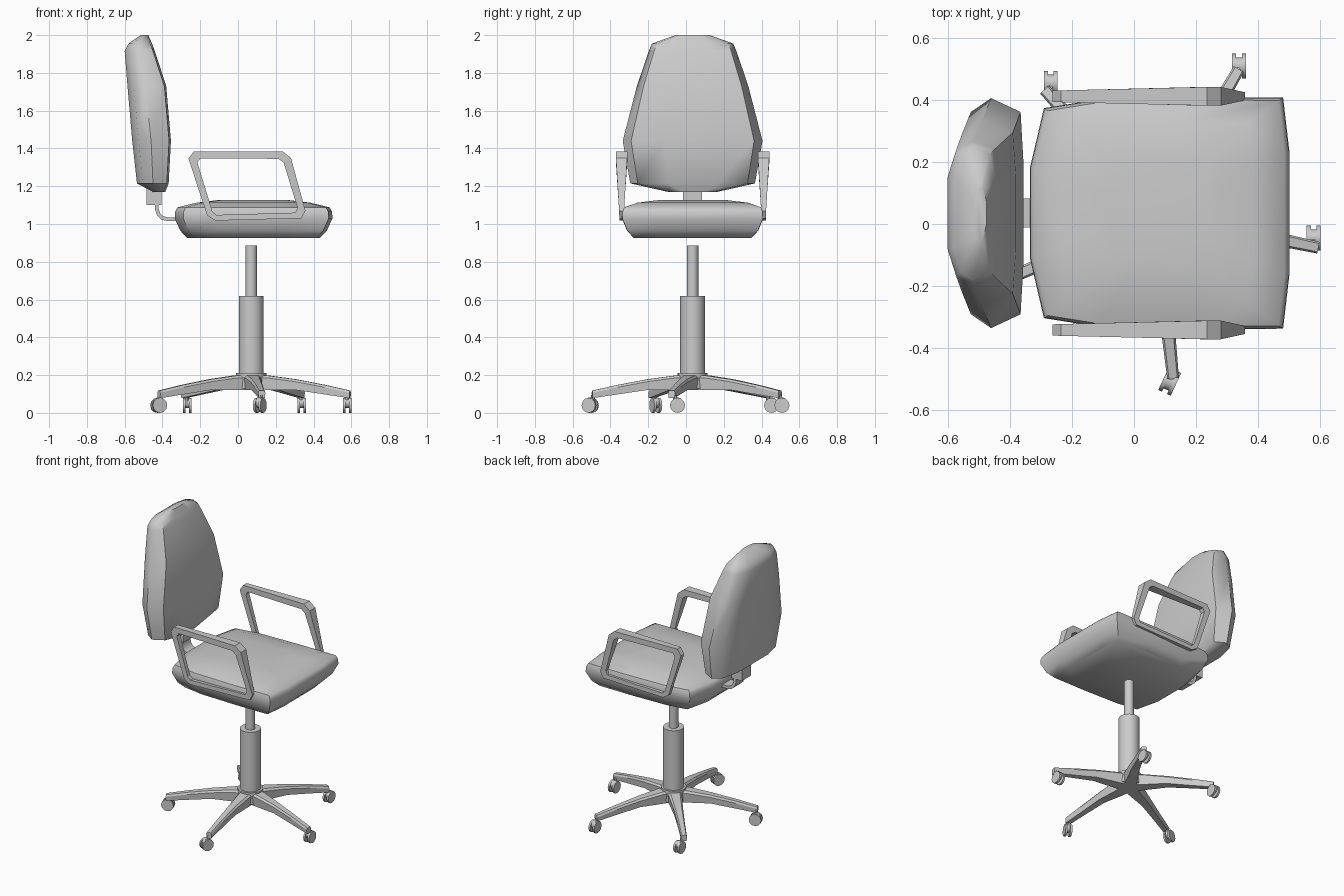
import bpy, bmesh, math
from mathutils import Matrix, Vector

if "Cube" in bpy.data.objects:
    bpy.data.objects.remove(bpy.data.objects["Cube"])

CX, CY = 0.07, 0.035      # column axis; CY is the symmetry plane


def loft(name, rings, caps=True, closed=False, angle=None):
    """Skin a list of point rings with quads."""
    bm = bmesh.new()
    vs = [[bm.verts.new(p) for p in r] for r in rings]
    n = len(rings[0])
    for k in range(len(vs) if closed else len(vs) - 1):
        a, b = vs[k], vs[(k + 1) % len(vs)]
        for i in range(n):
            j = (i + 1) % n
            bm.faces.new((a[i], a[j], b[j], b[i]))
    if caps and not closed:
        bm.faces.new(vs[0])
        bm.faces.new(vs[-1])
    bmesh.ops.recalc_face_normals(bm, faces=bm.faces)
    me = bpy.data.meshes.new(name)
    bm.to_mesh(me)
    bm.free()
    ob = bpy.data.objects.new(name, me)
    bpy.context.collection.objects.link(ob)
    if angle:
        smooth(ob, angle)
    return ob


def smooth(ob, angle):
    bpy.ops.object.select_all(action='DESELECT')
    ob.select_set(True)
    bpy.context.view_layer.objects.active = ob
    bpy.ops.object.shade_smooth_by_angle(angle=math.radians(angle))


def cylinder(name, r, z0, z1, x=CX, y=CY, n=20):
    rings = [[(x + r * math.cos(2 * math.pi * i / n), y + r * math.sin(2 * math.pi * i / n), z)
              for i in range(n)] for z in (z0, z1)]
    return loft(name, rings, angle=35)


# Seat cushion: one outline, scaled per layer
half = [(0.50, 0.20), (0.48, 0.372), (0.2, 0.374), (-0.12, 0.365), (-0.29, 0.338), (-0.335, 0.145)]
outline = half + [(x, -y) for x, y in reversed(half)]
layers = [(0.925, 0.84, 0.83), (0.965, 0.93, 0.93), (1.03, 1, 1), (1.065, 0.995, 0.995),
          (1.088, 0.965, 0.975), (1.113, 0.72, 0.78), (1.128, 0.42, 0.45)]
loft("seat", [[(0.08 + (x - 0.08) * sx, CY + y * sy, z) for x, y in outline]
              for z, sx, sy in layers], angle=50)

# Backrest: cross-sections (z, half width, rear x, middle x, front x)
rows = [(1.17, 0.13, -0.45, -0.42, -0.385), (1.215, 0.33, -0.535, -0.45, -0.367),
        (1.44, 0.37, -0.56, -0.46, -0.355), (1.73, 0.295, -0.585, -0.49, -0.38),
        (1.915, 0.232, -0.60, -0.52, -0.44), (1.955, 0.215, -0.58, -0.52, -0.455),
        (2.0, 0.09, -0.515, -0.495, -0.475)]
rings = []
for z, w, xb, xm, xf in rows:
    side = [(xf, 0.4), (xf - 0.01, 0.88), (xm, 1.0), (xb * 0.65 + xm * 0.35, 0.88), (xb, 0.5)]
    rings.append([(x, CY + w * t, z) for x, t in side] +
                 [(x, CY - w * t, z) for x, t in reversed(side)])
loft("backrest", rings, angle=50)

# Backrest socket and bent support strip
loft("backrest_socket", [[(x, CY + y, z) for x, y in
                          ((-0.485, -0.05), (-0.405, -0.05), (-0.405, 0.05), (-0.485, 0.05))]
                         for z in (1.10, 1.21)])
path = [Vector(p) for p in ((-0.43, 1.12), (-0.43, 1.08), (-0.42, 1.05), (-0.40, 1.032),
                            (-0.37, 1.025), (-0.28, 1.025))]
rings = []
for i, p in enumerate(path):
    d = (path[min(i + 1, 5)] - path[max(i - 1, 0)]).normalized()
    a, b = p + Vector((-d.y, d.x)) * 0.01, p - Vector((-d.y, d.x)) * 0.01
    rings.append([(q.x, CY + s, q.y) for q, s in ((a, 0.047), (b, 0.047), (b, -0.047), (a, -0.047))])
loft("support_strip", rings, angle=40)

# Armrest frames: outer loop, inner loop, half width at each corner
outer = [(-0.262, 1.345), (-0.235, 1.385), (0.235, 1.385), (0.28, 1.35),
         (0.357, 1.07), (0.335, 1.03), (-0.12, 1.018), (-0.163, 1.045)]
inner = [(-0.215, 1.325), (-0.20, 1.348), (0.215, 1.345), (0.242, 1.325),
         (0.315, 1.085), (0.302, 1.06), (-0.115, 1.048), (-0.135, 1.065)]
widths = [0.018, 0.019, 0.03, 0.03, 0.013, 0.012, 0.012, 0.012]
for label, s in (("left", 1), ("right", -1)):
    c = CY + s * 0.376
    loft(label + "_armrest",
         [[(o[0], c - w, o[1]), (o[0], c + w, o[1]), (i[0], c + w, i[1]), (i[0], c - w, i[1])]
          for o, i, w in zip(outer, inner, widths)], closed=True)

# Gas lift column and hub
cylinder("column_sleeve", 0.066, 0.19, 0.62)
cylinder("column_piston", 0.03, 0.60, 0.887)
cylinder("hub_cap", 0.08, 0.13, 0.21)

# Five-star base: leg stations (radius, half width, bottom z, top z)
stations = [(0.0, 0.05, 0.12, 0.198), (0.09, 0.042, 0.12, 0.198), (0.24, 0.03, 0.122, 0.178),
            (0.40, 0.022, 0.098, 0.148), (0.535, 0.019, 0.078, 0.118)]
# Casters: x, y, rolling direction
casters = [(0.578, -0.045, 90), (0.338, 0.508, 90), (-0.268, 0.453, 90),
           (-0.42, -0.16, 20), (0.115, -0.507, 65)]
for k, (wx, wy, yaw) in enumerate(casters):
    a = math.radians(-12 + 72 * k)
    turn = Matrix.Translation((CX, CY, 0)) @ Matrix.Rotation(a, 4, 'Z')
    loft(f"base_leg_{k + 1}",
         [[turn @ Vector((r, y, z)) for y, z in
           ((-w * 0.85, z0), (w * 0.85, z0), (w, z1 - 0.012), (w * 0.7, z1),
            (-w * 0.7, z1), (-w, z1 - 0.012))] for r, w, z0, z1 in stations])
    tip = turn @ Vector((0.515, 0, 0))
    cylinder(f"caster_stem_{k + 1}", 0.011, 0.05, 0.095, (tip.x + wx) / 2, (tip.y + wy) / 2, 8)
    # Twin wheels and the body between them, spun about the axle
    spin = Matrix.Translation((wx, wy, 0)) @ Matrix.Rotation(math.radians(yaw), 4, 'Z')
    for part, r, y0, y1, zc in (("wheel_a", 0.04, -0.022, -0.009, 0.04),
                                ("wheel_b", 0.04, 0.009, 0.022, 0.04),
                                ("body", 0.028, -0.012, 0.012, 0.054)):
        loft(f"caster_{part}_{k + 1}",
             [[spin @ Vector((r * math.cos(t * math.pi / 6), y, zc + r * math.sin(t * math.pi / 6)))
               for t in range(12)] for y in (y0, y1)], angle=35)
